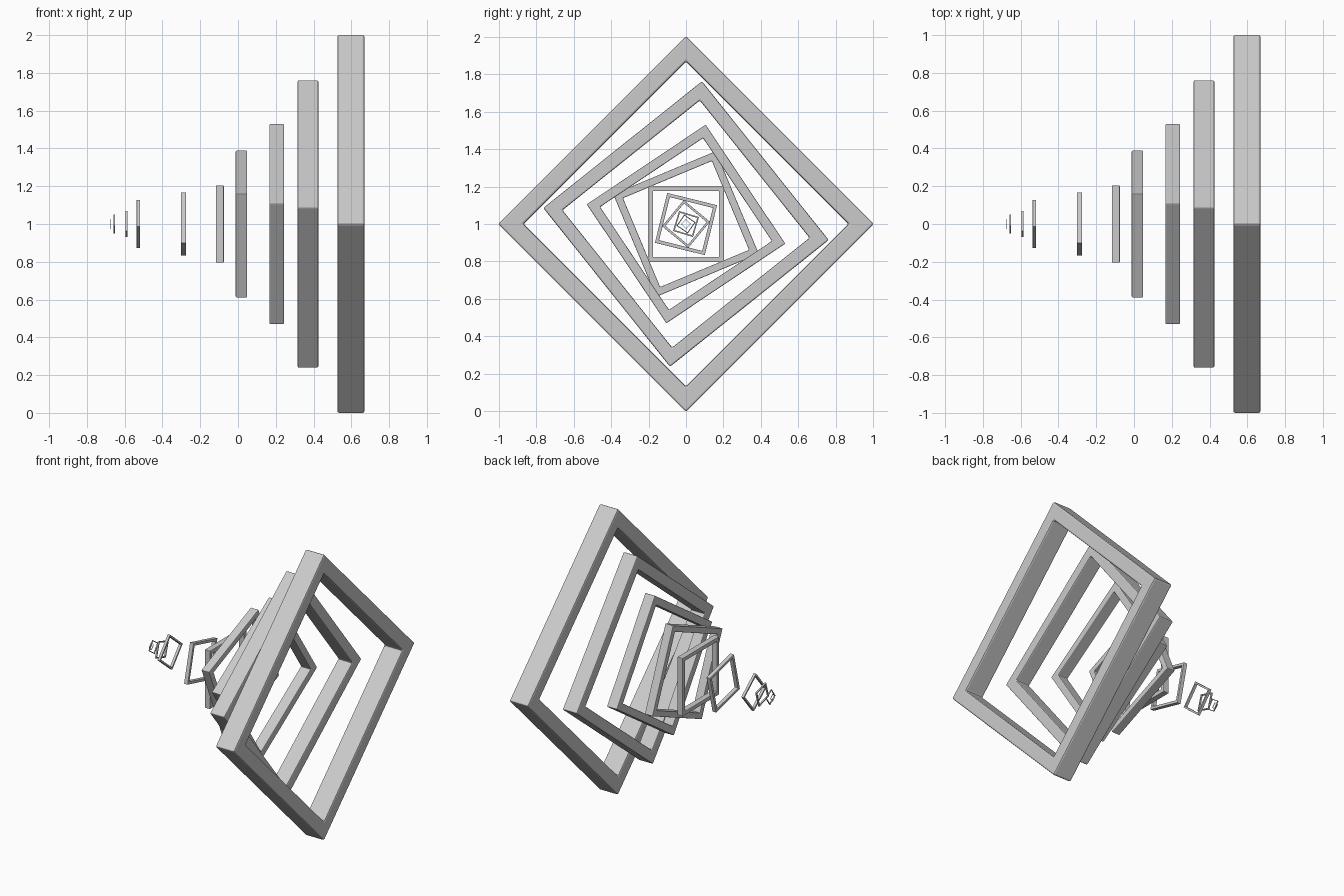
import bpy, bmesh
from math import sin, cos, radians

if "Cube" in bpy.data.objects:
    bpy.data.objects.remove(bpy.data.objects["Cube"])

# x centre, corner radius, twist from vertical (degrees)
FRAMES = [
    (0.598, 1.004, 0), (0.37, 0.768, 6.4), (0.205, 0.541, 11.2),
    (0.018, 0.421, 22.3), (-0.096, 0.288, 45), (-0.289, 0.194, 59),
    (-0.527, 0.1285, 84.6), (-0.591, 0.079, 62), (-0.656, 0.052, 80),
    (-0.673, 0.026, 88),
]
DEPTH = 0.144    # frame depth relative to corner radius
INNER = 0.865    # opening relative to corner radius


def square_frame(name, x, r, twist):
    bm = bmesh.new()

    def ring(px, rad):
        return [bm.verts.new((px, rad * sin(radians(twist + 90 * i)),
                              1 + rad * cos(radians(twist + 90 * i))))
                for i in range(4)]

    # square cross-section loops swept around the opening
    h = r * DEPTH / 2
    loops = [ring(x - h, r), ring(x + h, r),
             ring(x + h, r * INNER), ring(x - h, r * INNER)]
    for a in range(4):
        p, q = loops[a], loops[(a + 1) % 4]
        for i in range(4):
            j = (i + 1) % 4
            bm.faces.new((p[i], p[j], q[j], q[i]))
    bmesh.ops.recalc_face_normals(bm, faces=bm.faces[:])
    mesh = bpy.data.meshes.new(name)
    bm.to_mesh(mesh)
    bm.free()
    ob = bpy.data.objects.new(name, mesh)
    bpy.context.collection.objects.link(ob)
    # slightly softened edges
    bev = ob.modifiers.new("soft_edges", 'BEVEL')
    bev.width = 0.01 * r
    bev.segments = 2
    bev.limit_method = 'ANGLE'


# spiral of shrinking, twisting frames
for n, (x, r, twist) in enumerate(FRAMES, 1):
    square_frame(f"square_frame_{n:02d}", x, r, twist)
